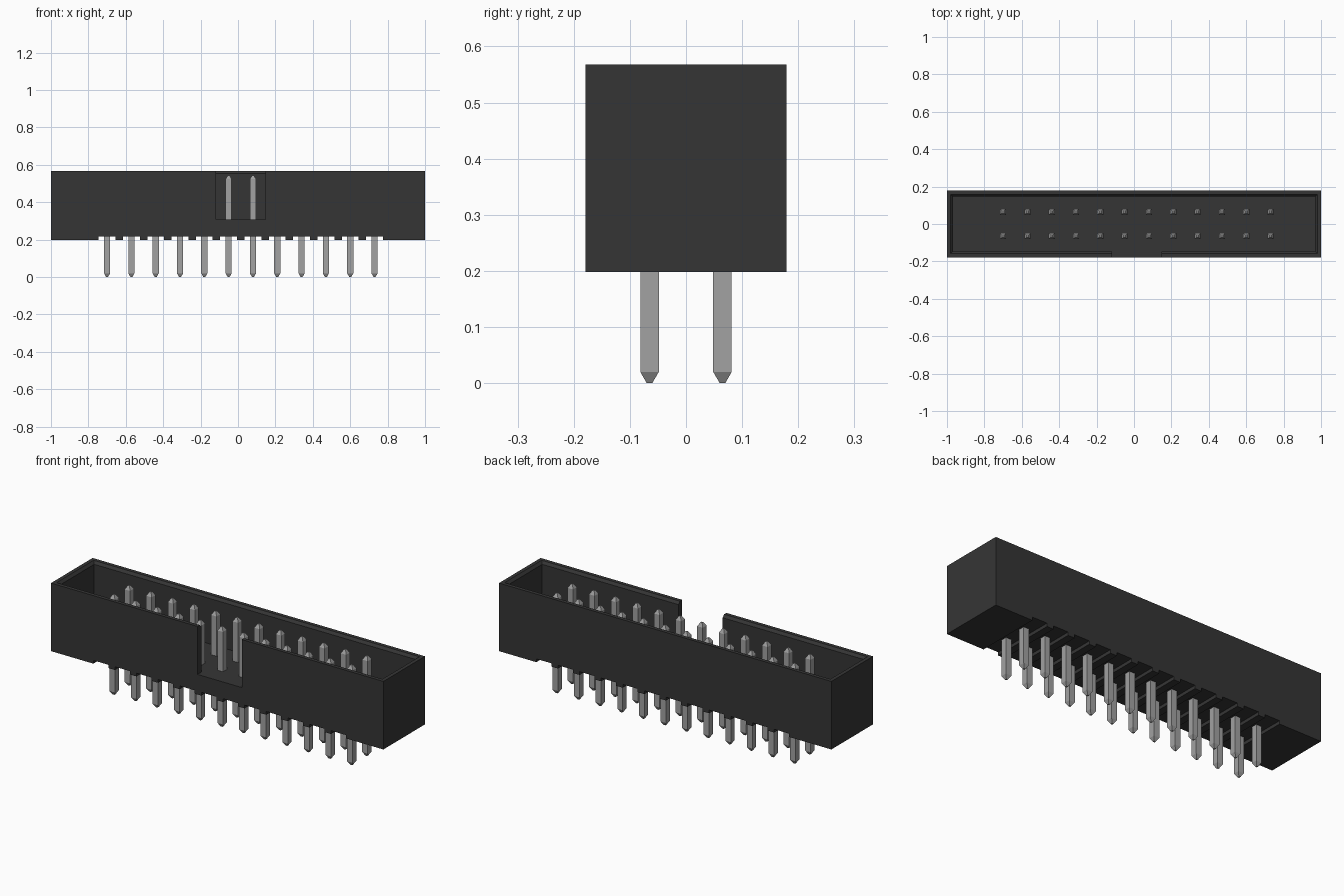
import bpy
import bmesh
from mathutils import Matrix

cube = bpy.data.objects.get("Cube")
if cube:
    bpy.data.objects.remove(cube, do_unlink=True)

PITCH = 0.13
COLUMNS = 12
PIN_X = [0.015 + (i - (COLUMNS - 1) / 2) * PITCH for i in range(COLUMNS)]
PIN_Y = (-0.065, 0.065)
BASE, FLOOR, TOP = 0.198, 0.307, 0.568
HALF_X, HALF_Y = 1.0, 0.179


def material(name, value):
    mat = bpy.data.materials.new(name)
    mat.use_nodes = True
    color = (value, value, value, 1)
    mat.diffuse_color = color
    mat.node_tree.nodes["Principled BSDF"].inputs["Base Color"].default_value = color
    return mat


def add_stack(bm, levels, x=0, y=0):
    """Closed solid through rectangles given as (z, half_x, half_y)."""
    rings = [[bm.verts.new((x + sx * hx, y + sy * hy, z))
              for sx, sy in ((-1, -1), (1, -1), (1, 1), (-1, 1))]
             for z, hx, hy in levels]
    bm.faces.new(rings[0][::-1])
    bm.faces.new(rings[-1])
    for low, high in zip(rings, rings[1:]):
        for i in range(4):
            j = (i + 1) % 4
            bm.faces.new((low[i], low[j], high[j], high[i]))


def add_box(bm, x0, x1, y0, y1, z0, z1):
    add_stack(bm, [(z, (x1 - x0) / 2, (y1 - y0) / 2) for z in (z0, z1)],
              (x0 + x1) / 2, (y0 + y1) / 2)


def make_object(name, bm, mat=None):
    mesh = bpy.data.meshes.new(name)
    bm.to_mesh(mesh)
    bm.free()
    obj = bpy.data.objects.new(name, mesh)
    bpy.context.collection.objects.link(obj)
    if mat:
        mesh.materials.append(mat)
    return obj


def carve(target, name, bm):
    """Subtract a temporary cutter from the target."""
    cutter = make_object(name, bm)
    cutter.hide_render = True
    mod = target.modifiers.new(name, 'BOOLEAN')
    mod.operation = 'DIFFERENCE'
    mod.solver = 'EXACT'
    mod.object = cutter
    bpy.context.view_layer.objects.active = target
    bpy.ops.object.modifier_apply(modifier=mod.name)
    bpy.data.objects.remove(cutter, do_unlink=True)


plastic = material("black plastic", 0.036)
metal = material("grey metal", 0.36)

# Shroud block
bm = bmesh.new()
add_stack(bm, [(BASE, HALF_X, HALF_Y), (TOP, HALF_X, HALF_Y)])
shroud = make_object("shroud", bm, plastic)

# Open cavity with a bevelled rim
bm = bmesh.new()
add_stack(bm, [(FLOOR, HALF_X - 0.032, HALF_Y - 0.032),
               (TOP - 0.014, HALF_X - 0.032, HALF_Y - 0.032),
               (TOP, HALF_X - 0.02, HALF_Y - 0.02),
               (TOP + 0.1, HALF_X - 0.02, HALF_Y - 0.02)])
carve(shroud, "cavity_cutter", bm)

# Key notch in the front wall
bm = bmesh.new()
add_box(bm, -0.118, 0.148, -0.3, -0.1, FLOOR, TOP + 0.1)
carve(shroud, "key_notch_cutter", bm)

# Shallow grooves under the base, one per pin column
bm = bmesh.new()
for x in PIN_X:
    add_box(bm, x - 0.045, x + 0.045, -0.3, 0.3, 0.1, BASE + 0.018)
carve(shroud, "groove_cutter", bm)

# Square pins with tapered tips
PIN, TIP = 0.0165, 0.005
bm = bmesh.new()
for x in PIN_X:
    for y in PIN_Y:
        add_stack(bm, [(0, TIP, TIP), (0.02, PIN, PIN),
                       (0.523, PIN, PIN), (0.543, TIP, TIP)], x, y)
make_object("pins", bm, metal)
